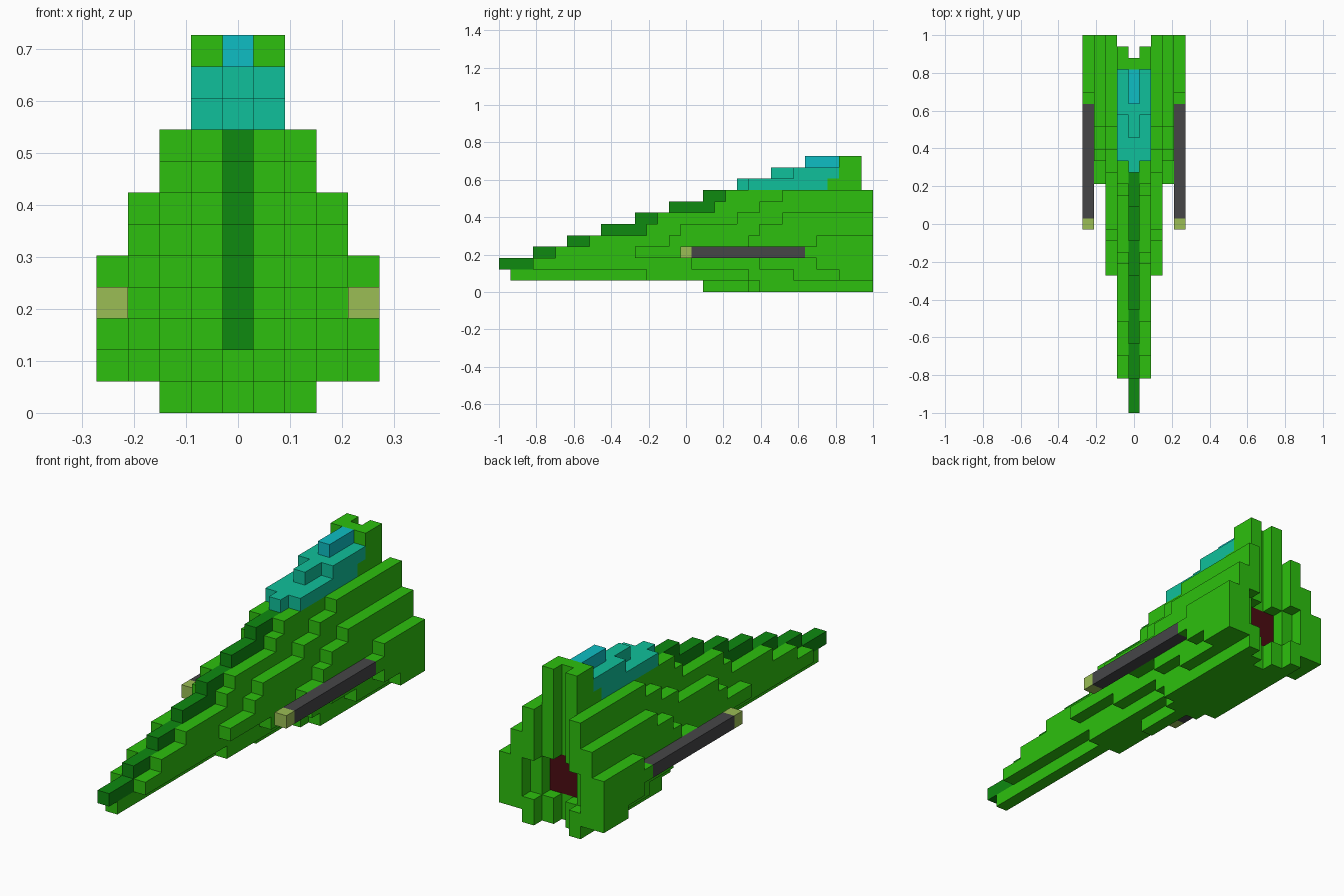
import bpy, bmesh

cube = bpy.data.objects.get("Cube")
if cube:
    bpy.data.objects.remove(cube, do_unlink=True)

U = 2 / 33  # size of one block


def material(name, rgb):
    m = bpy.data.materials.new(name)
    m.use_nodes = True
    m.diffuse_color = (*rgb, 1)
    bsdf = m.node_tree.nodes["Principled BSDF"]
    bsdf.inputs["Base Color"].default_value = (*rgb, 1)
    bsdf.inputs["Roughness"].default_value = 0.8
    return m


# Each part is a set of block cells: (column, row along y, layer)
parts = {name: set() for name in (
    "hull", "spine", "canopy", "canopy_top", "engine", "gun_barrels", "gun_tips")}


def run(part, col, layer, start, end):
    """Fill a row of blocks on both sides, replacing earlier blocks."""
    for j in range(start, end):
        for i in {col, -col}:
            for cells in parts.values():
                cells.discard((i, j, layer))
            parts[part].add((i, j, layer))


# Hull: for each column off the centre line, layer -> first row
hull_starts = {
    0: {0: 18, 1: 1, 2: 0, 3: 3, 4: 6, 5: 9, 6: 12, 7: 15, 8: 18, 9: 21, 10: 24, 11: 30},
    1: {0: 22, 1: 13, 2: 3, 3: 5, 4: 8, 5: 13, 6: 14, 7: 19, 8: 20, 9: 22, 10: 26, 11: 30},
    2: {0: 23, 1: 22, 2: 17, 3: 12, 4: 15, 5: 16, 6: 21, 7: 23, 8: 25},
    3: {1: 26, 2: 23, 3: 20, 4: 22, 5: 23, 6: 25},
    4: {1: 30, 2: 28, 3: 27, 4: 28},
}
tail_end = {0: 31, 1: 32, 2: 33, 3: 33, 4: 33}
for col, layers in hull_starts.items():
    for layer, start in layers.items():
        end = tail_end[col]
        if layer in (2, 3, 4) and col in (1, 2):  # recess around the engine
            end -= 1
        run("hull", col, layer, start, end)

# Stepped dark ridge along the nose
for layer in range(2, 9):
    start = 3 * (layer - 2)
    run("spine", 0, layer, start, start + 4)

# Canopy, two layers and a raised strip
for layer, end in ((9, 29), (10, 30)):
    for col in (0, 1):
        run("canopy", col, layer, hull_starts[col][layer], end)
run("canopy_top", 0, 11, 27, 30)

# Engine outlet in the tail
for layer in (2, 3, 4):
    for col in (0, 1):
        run("engine", col, layer, 30, 31)

# Side guns
run("gun_barrels", 4, 3, 17, 27)
run("gun_tips", 4, 3, 16, 17)

colours = {
    "hull": material("bright green", (0.026, 0.527, 0.0044)),
    "spine": material("dark green", (0.0044, 0.254, 0.005)),
    "canopy": material("teal", (0.005, 0.527, 0.328)),
    "canopy_top": material("cyan", (0.0044, 0.515, 0.546)),
    "engine": material("dark red", (0.07, 0.0037, 0.006)),
    "gun_barrels": material("dark grey", (0.061, 0.061, 0.064)),
    "gun_tips": material("olive", (0.328, 0.515, 0.091)),
}
solid = set().union(*parts.values())


def build(name, cells):
    """Skin the outer sides of the blocks and merge flat areas."""
    bm = bmesh.new()
    for cell in sorted(cells):
        for axis in range(3):
            for side in (0, 1):
                near = list(cell)
                near[axis] += 2 * side - 1
                if tuple(near) in solid:
                    continue
                a, b = (axis + 1) % 3, (axis + 2) % 3
                corners = [(0, 0), (1, 0), (1, 1), (0, 1)]
                verts = []
                for u, v in (corners if side else corners[::-1]):
                    p = list(cell)
                    p[axis] += side
                    p[a] += u
                    p[b] += v
                    verts.append(bm.verts.new(((p[0] - 0.5) * U, p[1] * U - 1, p[2] * U)))
                bm.faces.new(verts)
    bmesh.ops.remove_doubles(bm, verts=bm.verts[:], dist=0.001)
    bmesh.ops.dissolve_limit(bm, angle_limit=0.01, verts=bm.verts[:], edges=bm.edges[:])
    mesh = bpy.data.meshes.new(name)
    bm.to_mesh(mesh)
    bm.free()
    mesh.materials.append(colours[name])
    bpy.context.collection.objects.link(bpy.data.objects.new(name, mesh))


for part, cells in parts.items():
    build(part, cells)
